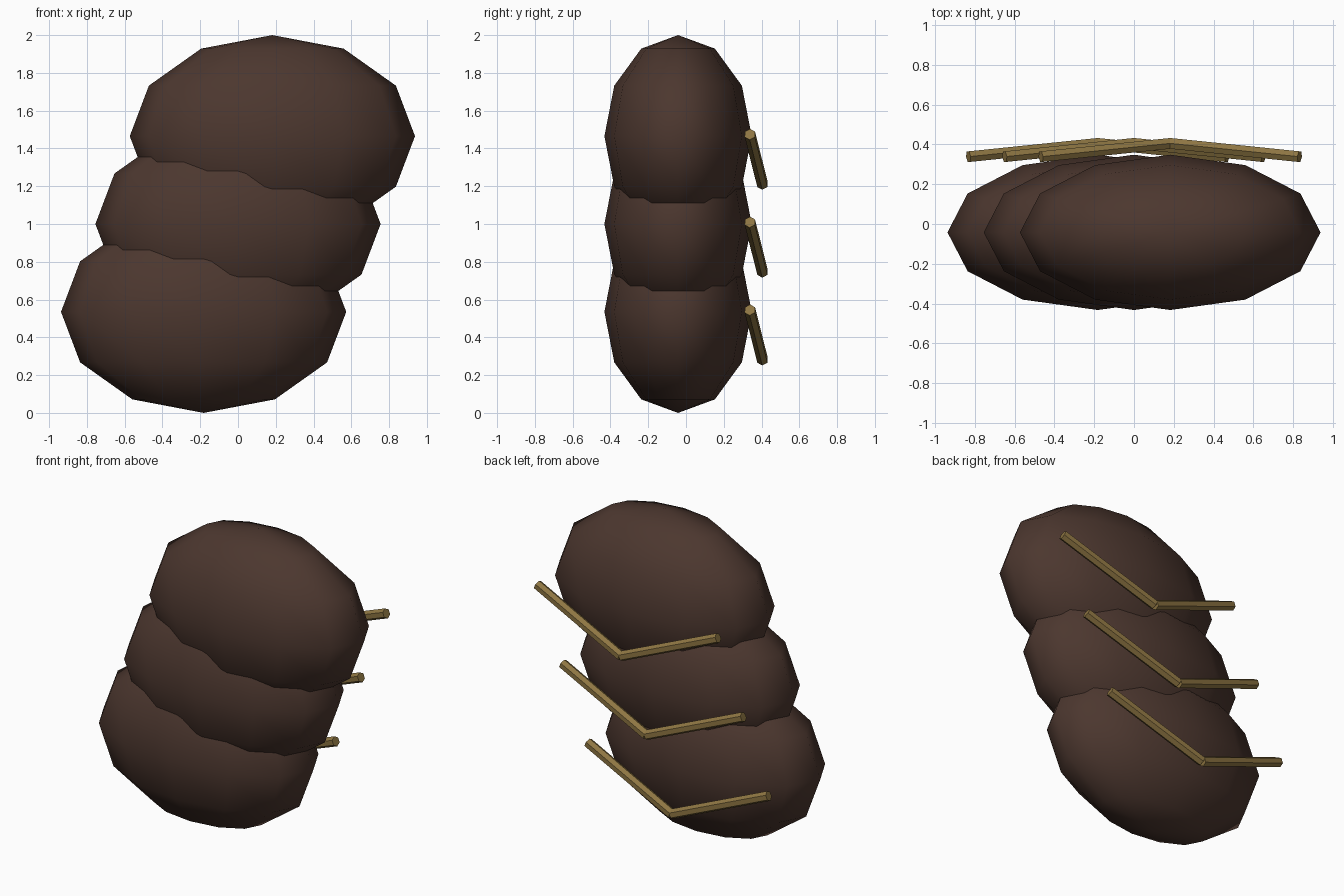
import bpy
from mathutils import Vector

if "Cube" in bpy.data.objects:
    bpy.data.objects.remove(bpy.data.objects["Cube"])


def make_material(name, rgb):
    mat = bpy.data.materials.new(name)
    mat.diffuse_color = (*rgb, 1.0)
    mat.use_nodes = True
    mat.node_tree.nodes["Principled BSDF"].inputs["Base Color"].default_value = mat.diffuse_color
    return mat


brown = make_material("dark_brown", (0.072, 0.038, 0.028))
gold = make_material("dull_gold", (0.27, 0.18, 0.055))


def finish(obj, name, mat, angle):
    obj.name = name
    obj.data.materials.append(mat)
    bpy.ops.object.shade_smooth_by_angle(angle=angle)


def lobe(name, centre):
    # Flattened low-poly body segment
    bpy.ops.mesh.primitive_uv_sphere_add(segments=12, ring_count=6, radius=1, location=centre)
    obj = bpy.context.object
    obj.scale = (0.755, 0.39, 0.535)
    bpy.ops.object.transform_apply(location=False, rotation=False, scale=True)
    finish(obj, name, brown, 1.3)


def rod(name, start, end):
    # Thin six-sided rod between two points
    a, b = Vector(start), Vector(end)
    bpy.ops.mesh.primitive_cylinder_add(vertices=6, radius=0.031, depth=(b - a).length,
                                        location=(a + b) / 2)
    obj = bpy.context.object
    obj.rotation_euler = (b - a).to_track_quat('Z', 'Y').to_euler()
    finish(obj, name, gold, 0.52)


# Three leaning lobes, each with a chevron of two rods behind it
for i, level in enumerate(("lower", "middle", "upper")):
    x = 0.182 * (i - 1)
    z = 1.0 + 0.465 * (i - 1)
    lobe(level + "_lobe", (x, -0.042, z))
    for side, label in ((-1, "left"), (1, "right")):
        rod(f"{level}_{label}_rod", (x, 0.405, z - 0.255), (x + side * 0.65, 0.338, z + 0.01))
